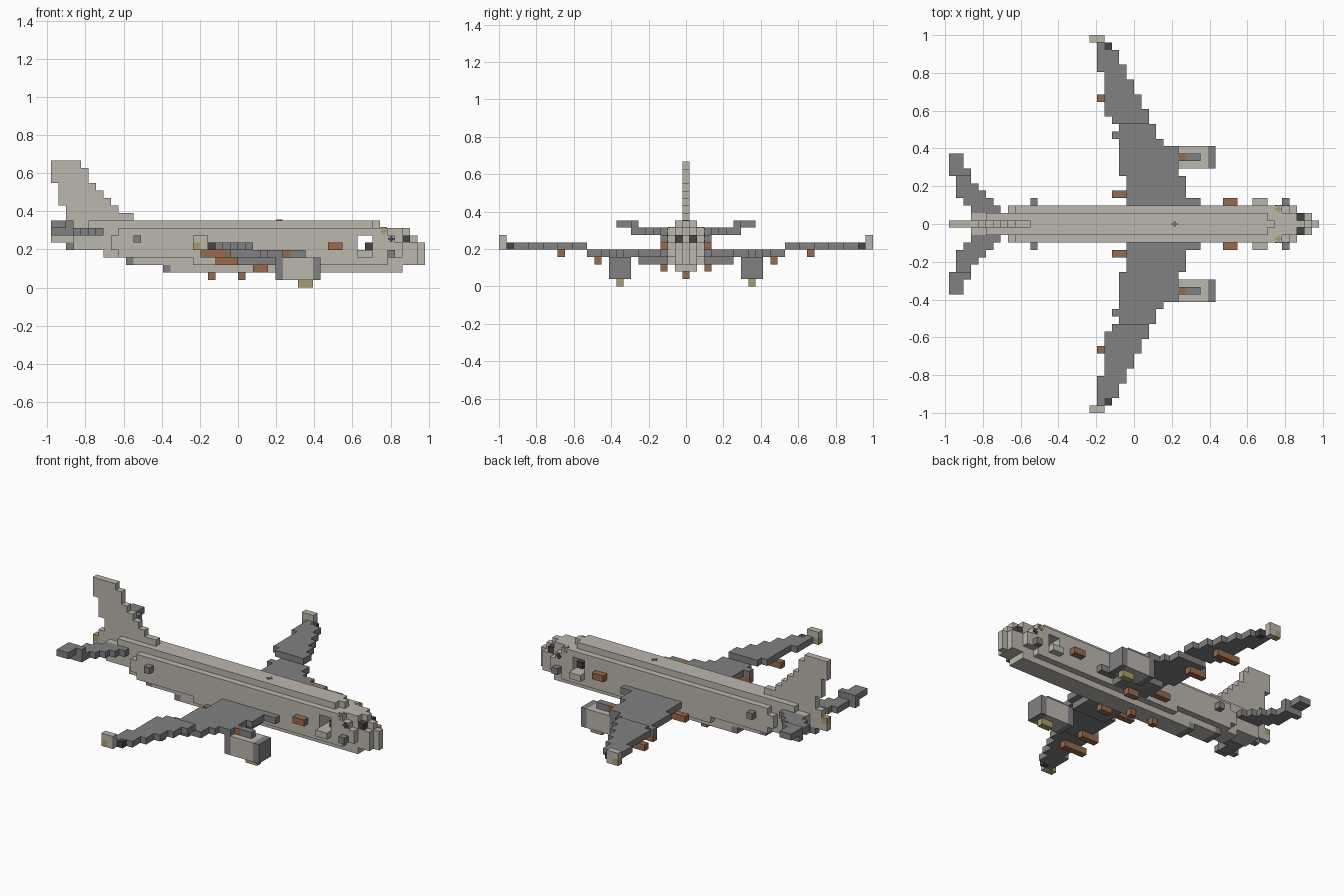
import bpy
import bmesh
from mathutils import Vector

cube = bpy.data.objects.get("Cube")
if cube:
    bpy.data.objects.remove(cube, do_unlink=True)

UNIT = 2 / 51
filled = set()


def make_material(name, red, green, blue):
    material = bpy.data.materials.new(name)
    material.use_nodes = True
    colour = (red, green, blue, 1)
    material.diffuse_color = colour
    material.node_tree.nodes["Principled BSDF"].inputs["Base Color"].default_value = colour
    return material


beige = make_material("warm light grey", .5, .475, .42)
grey = make_material("mid grey", .22, .22, .22)
dark = make_material("charcoal", .06, .06, .06)
brown = make_material("copper brown", .31, .145, .07)
gold = make_material("dull gold", .4, .335, .15)


def block(x0, x1, y0, y1, z0, z1):
    """Cells of a box; x and z ends are open, y ends are included."""
    return {(x, y, z) for x in range(x0, x1) for y in range(y0, y1 + 1) for z in range(z0, z1)}


def both(x0, x1, y0, y1, z0, z1):
    """A box and its mirror image on the other side."""
    return block(x0, x1, y0, y1, z0, z1) | block(x0, x1, -y1, -y0, z0, z1)


def finish(bm, name, material):
    mesh = bpy.data.meshes.new(name)
    bm.to_mesh(mesh)
    bm.free()
    mesh.materials.append(material)
    obj = bpy.data.objects.new(name, mesh)
    bpy.context.collection.objects.link(obj)


def part(name, material, cells):
    """Skin of the cells not already taken by an earlier part."""
    cells = cells - filled
    filled.update(cells)
    bm = bmesh.new()
    corners = {}

    def vert(p):
        key = tuple(round(c) for c in p)
        if key not in corners:
            corners[key] = bm.verts.new((key[0] * UNIT, (key[1] - .5) * UNIT, key[2] * UNIT))
        return corners[key]

    for cell in cells:
        for axis in range(3):
            for side in (0, 1):
                step = [0, 0, 0]
                step[axis] = 1 if side else -1
                if tuple(c + s for c, s in zip(cell, step)) in cells:
                    continue
                a, b = Vector((0, 0, 0)), Vector((0, 0, 0))
                a[(axis + 1) % 3] = 1
                b[(axis + 2) % 3] = 1
                base = Vector(cell)
                base[axis] += side
                quad = [base, base + a, base + a + b, base + b]
                if not side:
                    quad.reverse()
                bm.faces.new([vert(p) for p in quad])
    finish(bm, name, material)


def plus_plate(name, material, centre, normal_axis):
    """Small painted plus sign made from two thin bars."""
    bm = bmesh.new()
    for long_axis in range(3):
        if long_axis == normal_axis:
            continue
        size = Vector((.012, .012, .012))
        size[long_axis] = .034
        size[normal_axis] = .006
        made = bmesh.ops.create_cube(bm, size=1)["verts"]
        bmesh.ops.scale(bm, vec=size, verts=made)
        bmesh.ops.translate(bm, vec=Vector(centre) * UNIT, verts=made)
    finish(bm, name, material)


# Small coloured blocks come first so that they replace the body cells
part("cockpit_windows", dark, both(22, 23, 1, 1, 6, 7))
part("cabin_post", dark, block(17, 18, -1, 1, 5, 6))
part("tail_lamp", gold, block(-25, -24, 0, 0, 7, 8))
part("winglet_lamps", gold, both(-6, -5, 25, 25, 5, 6))
part("wing_tip_lights", dark, both(-4, -3, 24, 24, 5, 6))
part("belly_antennas", brown, block(-4, -3, 0, 0, 1, 2) | block(0, 1, 0, 0, 1, 2))
part("belly_steps", grey, block(-23, -22, 0, 0, 5, 6)
     | block(-15, -14, -1, 1, 3, 4) | block(-10, -9, -1, 1, 2, 3))

# Fuselage: a rounded section that narrows at both ends
body = block(-20, 18, -1, 1, 8, 9) | block(-24, 19, 0, 0, 8, 9)
core_ends = {7: (-22, 22), 6: (-22, 22), 5: (-22, 24), 4: (-18, 24), 3: (-15, 24), 2: (-10, 22)}
for z, (back, front) in core_ends.items():
    body |= block(back, front, -1, 1, z, z + 1)
wide_ends = {7: (-16, 20), 6: (-17, 21), 5: (-17, 22), 4: (-16, 22), 3: (-6, 20)}
for z, (back, front) in wide_ends.items():
    body |= block(back, front, -2, 2, z, z + 1)
body |= block(-25, 23, 0, 0, 6, 8) | block(22, 24, 0, 0, 6, 7) | block(22, 25, 0, 0, 3, 6)
body -= block(16, 18, -2, 2, 5, 7)
part("fuselage", beige, body)

# Tail fin
fin_rows = [(-23, -14), (-23, -16), (-24, -17), (-24, -18), (-24, -19),
            (-25, -20), (-25, -20), (-25, -21)]
fin = set()
for level, (back, front) in enumerate(fin_rows):
    fin |= block(back, front, 0, 0, level + 9, level + 10)
part("tail_fin", beige, fin)

# Tailplane, stepping up towards the tips
tail_rows = [(-22, -18), (-23, -19), (-24, -20), (-24, -21), (-24, -22),
             (-25, -22), (-25, -23), (-25, -23)]
tailplane = set()
for y, (back, front) in enumerate(tail_rows, 2):
    low, high = (7, 8) if y < 7 else (8, 9)
    tailplane |= both(back, front, y, y, 7 if y == 7 else low, high)
part("tailplane", grey, tailplane)

# Swept wings, one row of cells per step of span
wing_rows = [(-1, 9), (-1, 7), (-1, 7), (-1, 7), (-2, 6), (-2, 6), (-2, 6), (-2, 6),
             (-2, 4), (-3, 3), (-2, 3), (-3, 2), (-4, 2), (-4, 1), (-4, 1), (-4, 0),
             (-4, 0), (-4, -1), (-5, -1), (-5, -2), (-5, -2), (-5, -4)]
wings = set()
for y, (back, front) in enumerate(wing_rows, 3):
    level = 4 if y < 14 else 5
    wings |= both(back, front, y, y, level, level + 1)
wings |= both(0, 6, 3, 6, 3, 4)
part("wings", grey, wings)
part("winglets", beige, both(-6, -4, 25, 25, 5, 7))

# Fairings under the wings
part("outer_flap_fairings", brown, both(-5, -1, 17, 17, 4, 5))
part("middle_flap_fairings", brown, both(-3, 0, 12, 12, 3, 4))
part("inner_flap_fairings", brown, both(-3, 0, 4, 4, 3, 4))
part("wheel_fairings", brown, both(2, 4, 3, 3, 2, 3))

# Engines on pylons
part("engine_intakes", grey, both(10, 11, 8, 10, 1, 4))
part("engine_casings", beige, both(6, 10, 8, 10, 1, 4))
part("engine_exhausts", grey, both(5, 6, 8, 10, 1, 4))
part("engine_keels", gold, both(8, 10, 9, 9, 0, 1))
part("pylon_roots", brown, both(6, 7, 9, 9, 4, 5))
part("pylons", grey, both(7, 9, 9, 9, 4, 5))

# Doors, sills and sensors on the fuselage sides
part("side_doors", brown, both(12, 14, 3, 3, 5, 6))
part("hatch_sills", beige, both(16, 18, 3, 3, 4, 5))
part("rear_sensors", grey, both(-14, -13, 3, 3, 6, 7))
part("front_sensors", grey, both(20, 21, 3, 3, 4, 5))

# Painted plus marks
plus_plate("roof_mark", brown, (5.5, 0, 9), 2)
for label, sign in (("left", 1), ("right", -1)):
    plus_plate(label + "_gold_top_mark", gold, (19.5, 2 * sign, 8), 2)
    plus_plate(label + "_gold_side_mark", gold, (19.5, 2.5 * sign, 7.5), 1)
    plus_plate(label + "_dark_side_mark", dark, (20.5, 2.5 * sign, 6.5), 1)
